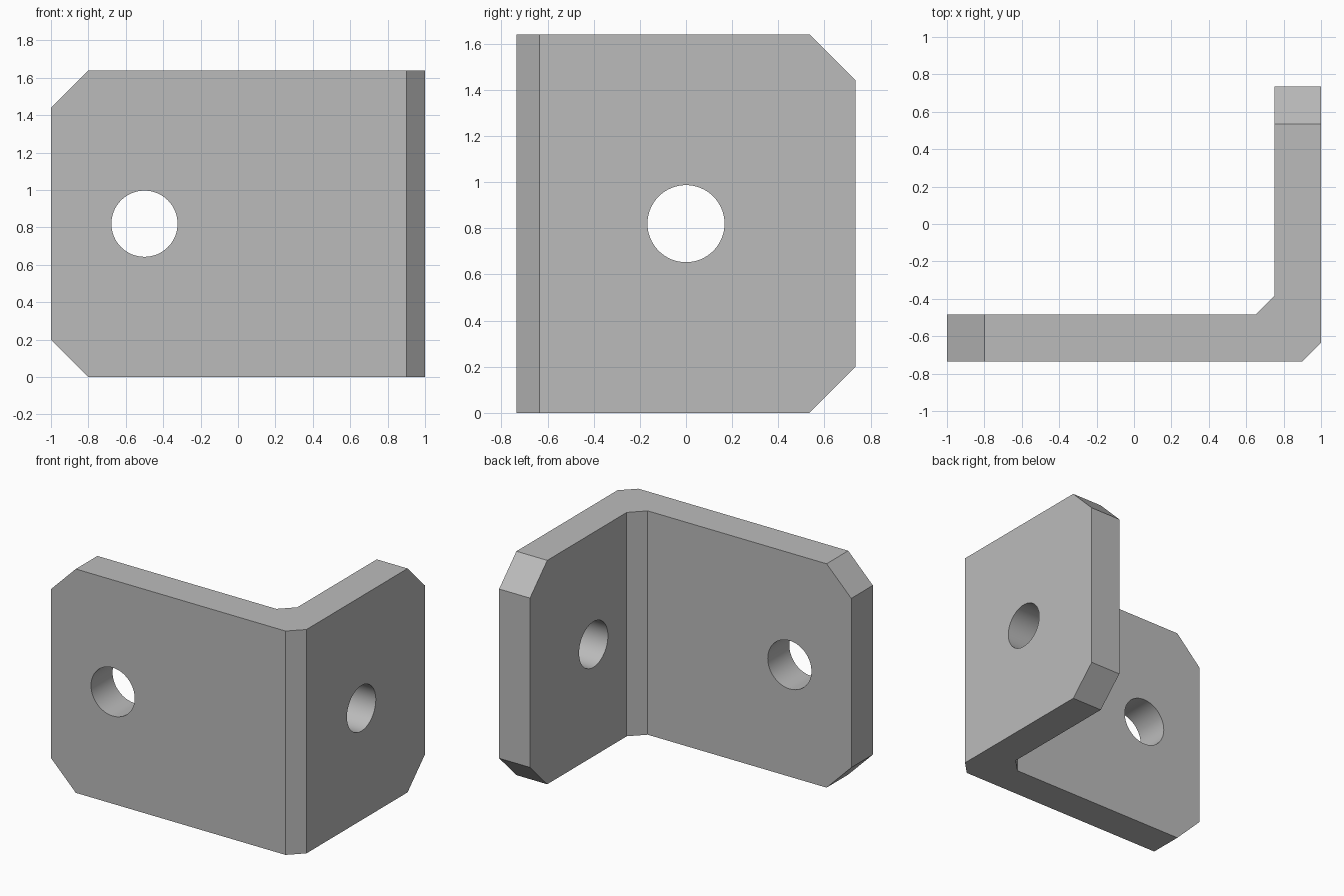
import bpy, bmesh, math

cube = bpy.data.objects.get("Cube")
if cube:
    bpy.data.objects.remove(cube, do_unlink=True)

HEIGHT = 1.64
HALF_DEPTH = 0.735
THICK = 0.25
CORNER = 0.2
BEND = 0.1

steel = bpy.data.materials.new("plain_grey")
steel.use_nodes = True
grey = (0.5, 0.5, 0.5, 1)
steel.diffuse_color = grey
steel.node_tree.nodes["Principled BSDF"].inputs["Base Color"].default_value = grey


def make_object(name, bm):
    mesh = bpy.data.meshes.new(name)
    bmesh.ops.recalc_face_normals(bm, faces=bm.faces)
    bm.to_mesh(mesh)
    bm.free()
    mesh.materials.append(steel)
    obj = bpy.data.objects.new(name, mesh)
    bpy.context.collection.objects.link(obj)
    return obj


# L-shaped plan with a chamfered bend, extruded upwards
inner_x, inner_y = 1 - THICK, THICK - HALF_DEPTH
plan = [(-1, -HALF_DEPTH), (1 - BEND, -HALF_DEPTH), (1, BEND - HALF_DEPTH),
        (1, HALF_DEPTH), (inner_x, HALF_DEPTH), (inner_x, inner_y + BEND),
        (inner_x - BEND, inner_y), (-1, inner_y)]
bm = bmesh.new()
base = bm.faces.new([bm.verts.new((x, y, 0)) for x, y in plan])
top = bmesh.ops.extrude_face_region(bm, geom=[base])["geom"]
bmesh.ops.translate(bm, vec=(0, 0, HEIGHT),
                    verts=[v for v in top if isinstance(v, bmesh.types.BMVert)])
bmesh.ops.recalc_face_normals(bm, faces=bm.faces)

# Cut the corners at the free end of each wing
def at_free_end(v):
    return v.co.x < -0.99 or v.co.y > HALF_DEPTH - 0.01

corners = [e for e in bm.edges if all(at_free_end(v) for v in e.verts)
           and abs(e.verts[0].co.z - e.verts[1].co.z) < 0.01]
bmesh.ops.bevel(bm, geom=corners, offset=CORNER, offset_type='OFFSET',
                segments=1, affect='EDGES')
bracket = make_object("angle_bracket", bm)


# Round bolt holes through both wings
def drill(name, location, rotation, radius):
    bm = bmesh.new()
    bmesh.ops.create_cone(bm, cap_ends=True, segments=64, radius1=radius,
                          radius2=radius, depth=THICK * 2)
    cutter = make_object(name, bm)
    cutter.location = location
    cutter.rotation_euler = rotation
    cutter.hide_render = True
    mod = bracket.modifiers.new(name, 'BOOLEAN')
    mod.operation = 'DIFFERENCE'
    mod.solver = 'EXACT'
    mod.object = cutter
    bpy.context.view_layer.objects.active = bracket
    bpy.ops.object.modifier_apply(modifier=mod.name)
    bpy.data.objects.remove(cutter, do_unlink=True)


quarter = math.pi / 2
drill("front_hole", (-0.5, -HALF_DEPTH + THICK / 2, HEIGHT / 2), (quarter, 0, 0), 0.177)
drill("side_hole", (1 - THICK / 2, 0, HEIGHT / 2), (0, quarter, 0), 0.167)

# Smooth hole walls, crisp edges elsewhere
bpy.ops.object.select_all(action='DESELECT')
bracket.select_set(True)
bpy.context.view_layer.objects.active = bracket
bpy.ops.object.shade_smooth_by_angle(angle=math.radians(30))
